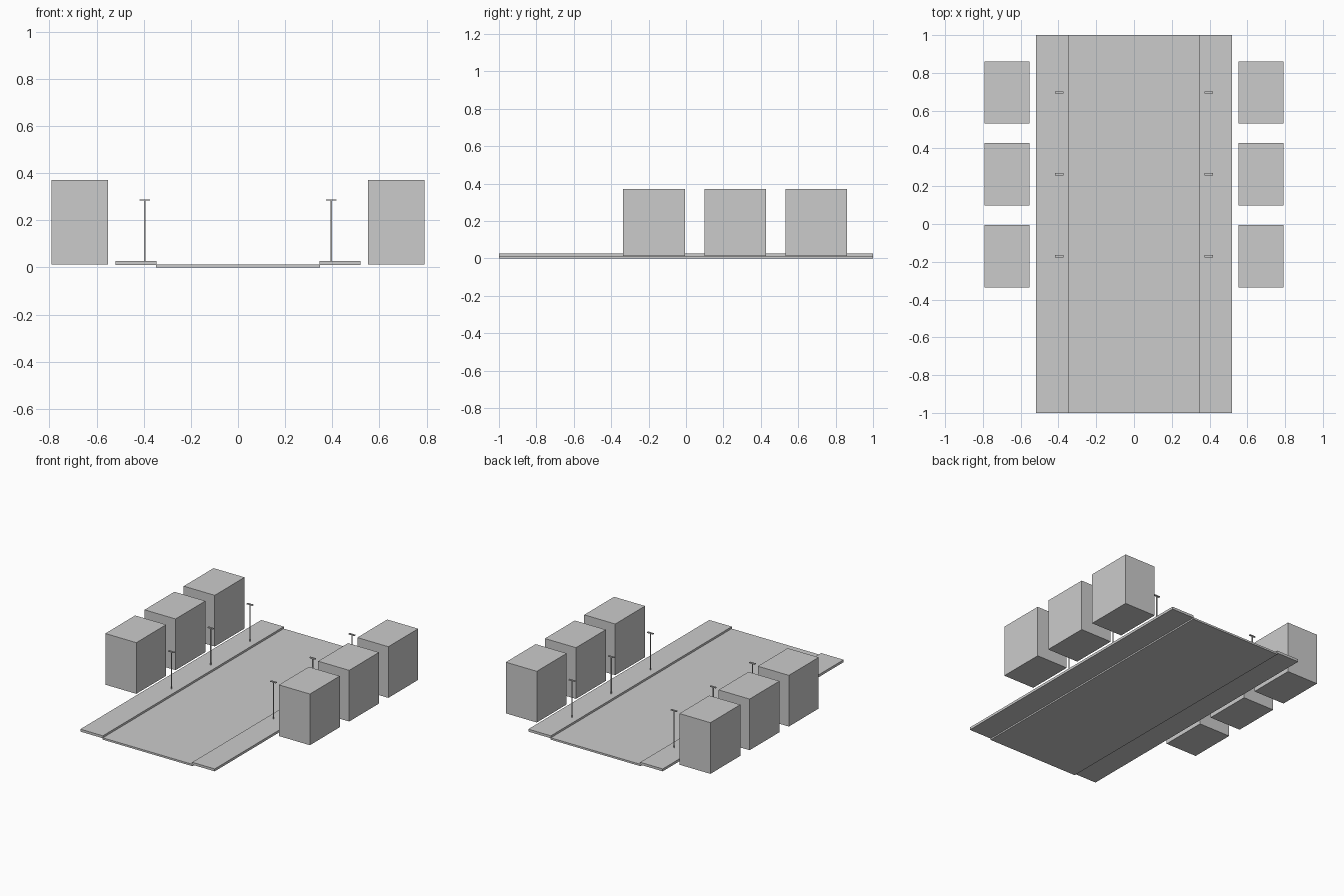
import bpy

cube = bpy.data.objects.get("Cube")
if cube:
    bpy.data.objects.remove(cube, do_unlink=True)

grey = bpy.data.materials.new("plain grey")
colour = (0.6, 0.6, 0.6, 1)
grey.diffuse_color = colour
grey.use_nodes = True
grey.node_tree.nodes["Principled BSDF"].inputs["Base Color"].default_value = colour


def box(name, x, y, z):
    """Add a box spanning the given (low, high) ranges."""
    spans = (x, y, z)
    bpy.ops.mesh.primitive_cube_add(size=1, location=[(a + b) / 2 for a, b in spans])
    obj = bpy.context.object
    obj.name = name
    obj.scale = [abs(b - a) for a, b in spans]
    bpy.ops.object.transform_apply(location=False, rotation=False, scale=True)
    obj.data.materials.append(grey)
    return obj


def around(centre, half):
    return (centre - half, centre + half)


LENGTH = (-1, 1)
ROWS = (-0.171, 0.263, 0.696)
PAVEMENT_TOP = 0.027

# Road deck
box("road", (-0.348, 0.348), LENGTH, (0, 0.013))

for side, s in (("left", 1), ("right", -1)):
    # Raised pavement along the road edge
    box(f"{side}_pavement", (s * 0.346, s * 0.52), LENGTH, (0.01, PAVEMENT_TOP))

    for i, y in enumerate(ROWS, 1):
        # Block building beside the pavement
        box(f"{side}_building_{i}", (s * 0.552, s * 0.792), around(y, 0.165), (0.012, 0.37))
        # Street lamp: thin post with a flat head
        lamp_x = s * 0.395
        box(f"{side}_lamp_post_{i}", around(lamp_x, 0.003), around(y, 0.003), (PAVEMENT_TOP, 0.285))
        box(f"{side}_lamp_head_{i}", around(lamp_x, 0.022), around(y, 0.006), (0.283, 0.289))
